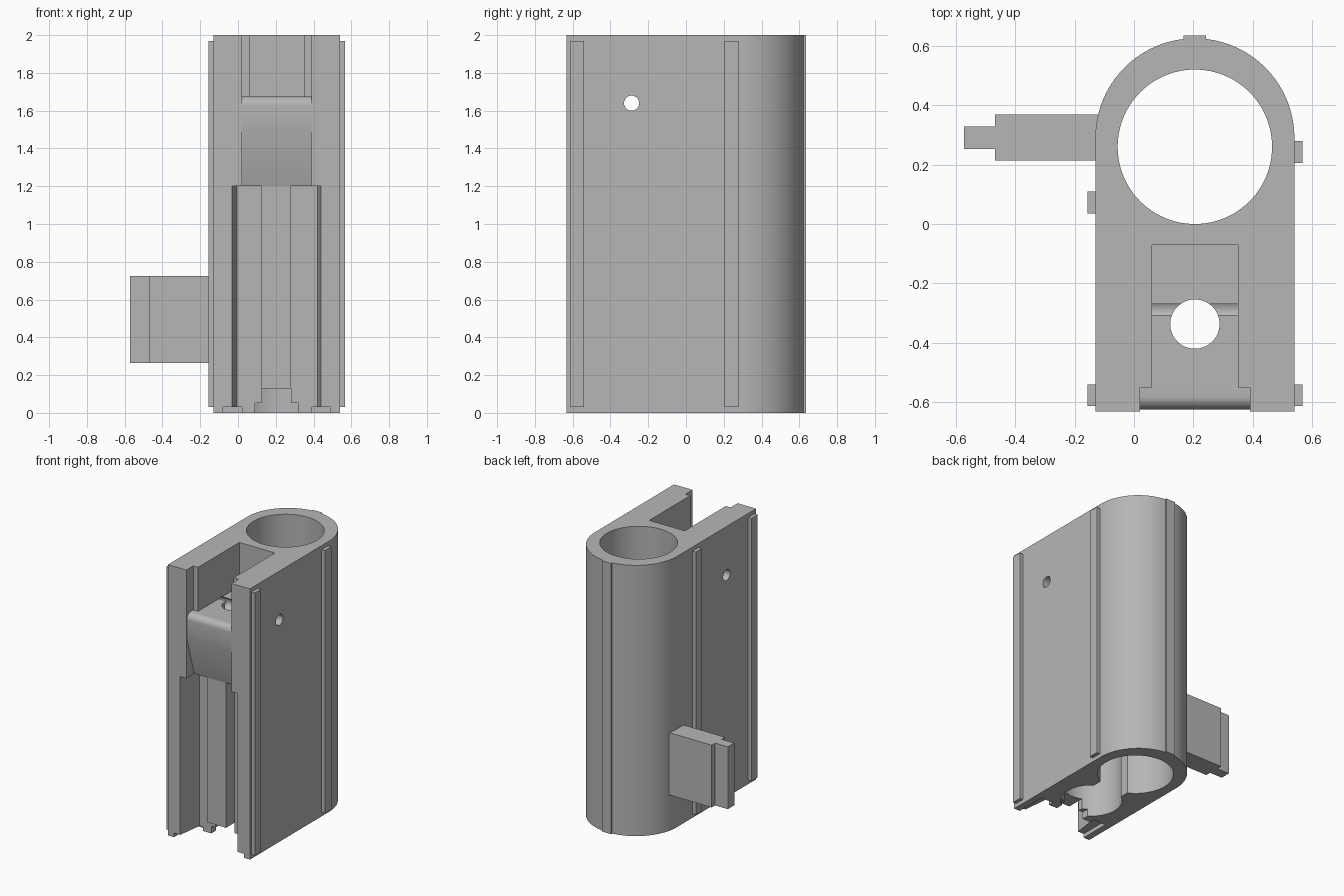
import bpy, math

if "Cube" in bpy.data.objects:
    bpy.data.objects.remove(bpy.data.objects["Cube"])

grey = bpy.data.materials.new("plain_grey")
grey.use_nodes = True
COLOUR = (0.47, 0.47, 0.47, 1)
grey.diffuse_color = COLOUR
grey.node_tree.nodes["Principled BSDF"].inputs["Base Color"].default_value = COLOUR

CX = 0.205          # centre line of the housing
HALF = 0.335        # half width of the housing
FRONT = -0.632
TOP = 2.0


def prism(name, outline, lo, hi, axis="z"):
    """Extrude a closed outline along z (xy outline) or x (yz outline)."""
    place = (lambda p, h: (p[0], p[1], h)) if axis == "z" else (lambda p, h: (h, p[0], p[1]))
    n = len(outline)
    verts = [place(p, h) for h in (lo, hi) for p in outline]
    faces = [tuple(reversed(range(n))), tuple(range(n, 2 * n))]
    faces += [(i, (i + 1) % n, n + (i + 1) % n, n + i) for i in range(n)]
    mesh = bpy.data.meshes.new(name)
    mesh.from_pydata(verts, [], faces)
    mesh.materials.append(grey)
    obj = bpy.data.objects.new(name, mesh)
    bpy.context.collection.objects.link(obj)
    return obj


def box(name, x, y, z):
    return prism(name, [(x[0], y[0]), (x[1], y[0]), (x[1], y[1]), (x[0], y[1])], *z)


def arc(cx, cy, r, start, end, steps):
    angles = [math.radians(start + (end - start) * i / steps) for i in range(steps + 1)]
    return [(cx + r * math.cos(a), cy + r * math.sin(a)) for a in angles]


def circle(cx, cy, r, steps=64):
    return arc(cx, cy, r, 0, 360, steps)[:-1]


# Housing: flat front, rounded back
outline = [(CX - HALF, FRONT), (CX + HALF, FRONT)] + arc(CX, 0.29, HALF, 0, 180, 64)
housing = prism("housing", outline, 0, TOP)

shelf_z = 1.675
cutters = [
    # Large tube bore
    prism("bore_cutter", circle(CX, 0.26, 0.26, 96), -0.1, 2.1),
    # Upper channel, stepped wider at the front
    prism("upper_channel_cutter",
          [(0.02, -0.7), (0.39, -0.7), (0.39, -0.55), (0.35, -0.55),
           (0.35, -0.07), (0.06, -0.07), (0.06, -0.55), (0.02, -0.55)], shelf_z, 2.1),
    # Space in front of the rounded, undercut shelf
    prism("shelf_front_cutter",
          [(-0.7, 1.15), (-0.54, 1.15), (-0.54, 1.2), (-0.625, 1.49)]
          + arc(-0.58, shelf_z - 0.045, 0.045, 180, 90, 10)
          + [(-0.58, 1.75), (-0.7, 1.75)], 0.02, 0.39, "x"),
    # Lower channel with tapered walls
    prism("lower_channel_cutter",
          [(-0.04, -0.7), (0.445, -0.7), (0.42, -0.44), (-0.005, -0.44)], -0.1, 1.2),
    # Spring hole and the cavity beneath it
    prism("spring_hole_cutter", circle(CX, -0.337, 0.083), 1.0, 1.9),
    prism("cavity_cutter", circle(CX, -0.21, 0.21), -0.1, 1.19),
    box("cavity_neck_cutter", (CX - 0.12, CX + 0.12), (-0.12, 0.1), (-0.1, 1.18)),
    # Cross pin hole
    prism("pin_hole_cutter", circle(-0.288, 1.64, 0.04, 32), -0.4, 0.8, "x"),
    # Notches in the bottom edge
    box("tall_notch_cutter", (0.125, 0.28), (-0.7, -0.2), (-0.1, 0.13)),
    box("wide_notch_cutter", (0.09, 0.32), (-0.7, -0.25), (-0.1, 0.053)),
]
for side in (-1, 1):
    edges = sorted((CX + side * 0.185, CX + side * 0.285))
    cutters.append(box("foot_notch_cutter", edges, (-0.7, -0.4), (-0.1, 0.03)))

for cutter in cutters:
    cutter.hide_render = True
    mod = housing.modifiers.new(cutter.name, "BOOLEAN")
    mod.operation = "DIFFERENCE"
    mod.solver = "EXACT"
    mod.object = cutter

# Bake the cuts and drop the cutters
bpy.context.view_layer.update()
graph = bpy.context.evaluated_depsgraph_get()
baked = bpy.data.meshes.new_from_object(housing.evaluated_get(graph))
housing.modifiers.clear()
housing.data = baked
for cutter in cutters:
    bpy.data.objects.remove(cutter)

# Smooth the curved walls, keep the edges sharp
bpy.ops.object.select_all(action="DESELECT")
housing.select_set(True)
bpy.context.view_layer.objects.active = housing
bpy.ops.object.shade_smooth_by_angle(angle=math.radians(25))

# Centre rib in the lower channel
box("centre_rib", (0.125, 0.28), (-0.54, -0.43), (0.13, 1.2))

# Guide rails on both sides and the back
for name, x, y in (
    ("left_rear_rail", (0.53, 0.567), (0.205, 0.28)),
    ("left_front_rail", (0.53, 0.567), (-0.613, -0.54)),
    ("right_rear_rail", (-0.157, -0.12), (0.035, 0.11)),
    ("right_front_rail", (-0.157, -0.12), (-0.613, -0.54)),
):
    box(name, x, y, (0.03, 1.97))
box("back_rail", (0.167, 0.243), (0.6, 0.635), (0, TOP))

# Side lug with a thinner tab at its end
box("side_lug", (-0.468, -0.11), (0.213, 0.368), (0.265, 0.725))
box("side_lug_tab", (-0.572, -0.46), (0.253, 0.328), (0.265, 0.725))
